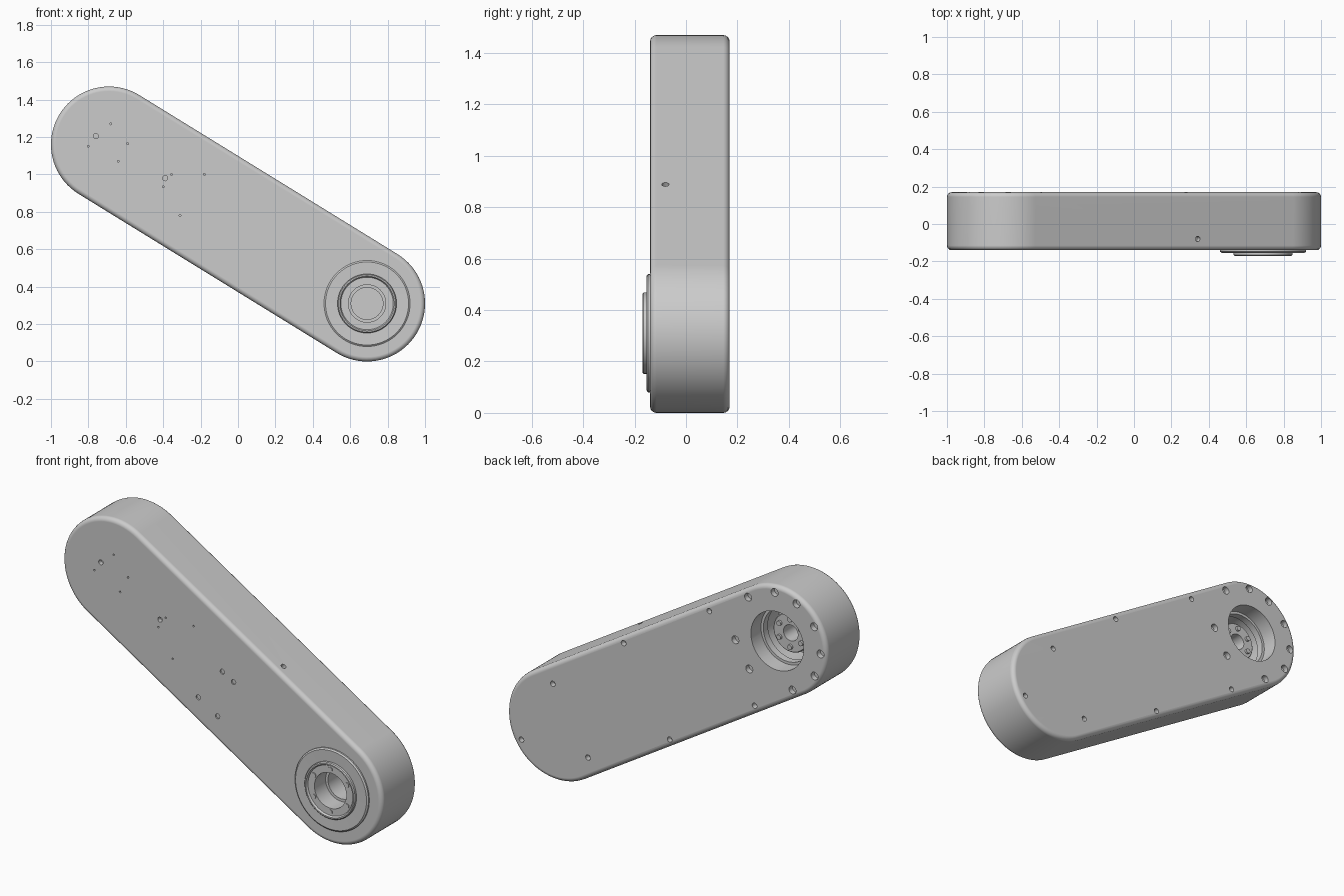
import bpy, bmesh, math
from mathutils import Matrix, Vector

if "Cube" in bpy.data.objects:
    bpy.data.objects.remove(bpy.data.objects["Cube"], do_unlink=True)

grey = bpy.data.materials.new("satin grey")
grey.use_nodes = True
COLOUR = (0.6, 0.6, 0.6, 1)
grey.diffuse_color = COLOUR
grey.node_tree.nodes["Principled BSDF"].inputs["Base Color"].default_value = COLOUR

# Arm layout: pivots in the x-z plane, axis along the arm and across it
UPPER, LOWER = Vector((-0.69, 0, 1.16)), Vector((0.69, 0, 0.31))
RADIUS, FRONT, BACK = 0.31, -0.14, 0.17
ALONG = (LOWER - UPPER).normalized()
ACROSS = Vector((-ALONG.z, 0, ALONG.x))


def on_arm(u, n):
    return UPPER + ALONG * u + ACROSS * n


def around(centre, radius, degrees):
    a = math.radians(degrees)
    return centre + ALONG * radius * math.cos(a) + ACROSS * radius * math.sin(a)


def rod(bm, centre, radius, start, end, sides=24):
    """Closed cylinder along y."""
    place = Matrix.Translation((centre.x, (start + end) / 2, centre.z))
    turn = Matrix.Rotation(math.radians(90), 4, 'X')
    bmesh.ops.create_cone(bm, cap_ends=True, segments=sides, radius1=radius,
                          radius2=radius, depth=abs(end - start), matrix=place @ turn)


def finish(bm, name):
    bmesh.ops.recalc_face_normals(bm, faces=bm.faces)
    mesh = bpy.data.meshes.new(name)
    bm.to_mesh(mesh)
    bm.free()
    mesh.materials.append(grey)
    obj = bpy.data.objects.new(name, mesh)
    bpy.context.collection.objects.link(obj)
    return obj


def smooth(obj):
    bpy.ops.object.select_all(action='DESELECT')
    obj.select_set(True)
    bpy.context.view_layer.objects.active = obj
    bpy.ops.object.shade_smooth_by_angle(angle=math.radians(35))
    obj.modifiers.new("weighted normals", 'WEIGHTED_NORMAL').keep_sharp = True


def lathe(name, centre, profile, sides=64):
    """Spin a closed (radius, y) outline about the y axis."""
    bm = bmesh.new()
    verts = [bm.verts.new((centre.x + r, y, centre.z)) for r, y in profile]
    edges = [bm.edges.new((v, verts[i - 1])) for i, v in enumerate(verts)]
    bmesh.ops.spin(bm, geom=verts + edges, cent=centre, axis=(0, 1, 0),
                   angle=math.tau, steps=sides, use_merge=True)
    bmesh.ops.remove_doubles(bm, verts=bm.verts, dist=0.0001)
    obj = finish(bm, name)
    smooth(obj)
    return obj


# Housing: round-ended slab with softened rims
bm = bmesh.new()
STEPS = 40
outline = [around(LOWER, RADIUS, -90 + 180 * i / STEPS) for i in range(STEPS + 1)]
outline += [around(UPPER, RADIUS, 90 + 180 * i / STEPS) for i in range(STEPS + 1)]
face = bm.faces.new([bm.verts.new((p.x, FRONT, p.z)) for p in outline])
side = bmesh.ops.extrude_face_region(bm, geom=[face])["geom"]
bmesh.ops.translate(bm, vec=(0, BACK - FRONT, 0),
                    verts=[v for v in side if isinstance(v, bmesh.types.BMVert)])
rims = [e for e in bm.edges if abs(e.verts[0].co.y - e.verts[1].co.y) < 0.001]
bmesh.ops.bevel(bm, geom=rims, offset=0.025, segments=4, profile=0.5, affect='EDGES')
housing = finish(bm, "housing")

# Cutter: bores, screw holes and pin holes
bm = bmesh.new()
rod(bm, UPPER, 0.165, -0.08, BACK + 0.05, 64)
rod(bm, LOWER, 0.1, FRONT - 0.05, 0.1, 64)
for a in (18, 79, 118, 148):
    for s in (-1, 1):
        rod(bm, around(UPPER, 0.27, a * s), 0.022, BACK - 0.03, BACK + 0.02)
rod(bm, around(UPPER, 0.27, 180), 0.022, BACK - 0.03, BACK + 0.02)
for u, n in ((0.333, 0.27), (0.96, 0.275), (1.52, 0.21)):
    for s in (-1, 1):
        rod(bm, on_arm(u, n * s), 0.015, BACK - 0.03, BACK + 0.02)
rod(bm, on_arm(1.88, 0), 0.015, BACK - 0.03, BACK + 0.02)
front_holes = {
    0.014: ((-0.76, 1.205), (-0.39, 0.98)),
    0.005: ((-0.68, 1.27), (-0.59, 1.165), (-0.64, 1.07), (-0.8, 1.15),
            (-0.18, 1.0), (-0.31, 0.78), (-0.355, 1.0), (-0.4, 0.935)),
}
for radius, spots in front_holes.items():
    for x, z in spots:
        rod(bm, Vector((x, 0, z)), radius, FRONT - 0.02, FRONT + 0.025, 16)
for x, z in ((0, 0.79), (0.07, 0.75), (-0.15, 0.605), (-0.03, 0.53)):
    rod(bm, Vector((x, 0, z)), 0.014, FRONT - 0.02, FRONT + 0.008)
# Port in the upper long edge
port = on_arm(1.02, RADIUS)
port.y = -0.08
bmesh.ops.create_cone(bm, cap_ends=True, segments=24, radius1=0.014, radius2=0.014,
                      depth=0.06, matrix=Matrix.Translation(port)
                      @ ACROSS.to_track_quat('Z', 'Y').to_matrix().to_4x4())
cutter = finish(bm, "hole_cutter")
cutter.hide_render = True

cut = housing.modifiers.new("holes", 'BOOLEAN')
cut.operation, cut.solver, cut.object = 'DIFFERENCE', 'EXACT', cutter
bpy.context.view_layer.objects.active = housing
housing.select_set(True)
bpy.ops.object.modifier_apply(modifier=cut.name)
bpy.data.objects.remove(cutter, do_unlink=True)
smooth(housing)

# Output flange at the lower pivot: wide plate, then raised rim and bolt seat
lathe("flange_plate", LOWER, [(0.1, -0.135), (0.1, -0.15), (0.222, -0.154),
                              (0.23, -0.148), (0.23, -0.135)])
lathe("flange_ring", LOWER, [(0.1, -0.14), (0.1, -0.16), (0.14, -0.16), (0.146, -0.17),
                             (0.153, -0.17), (0.158, -0.165), (0.158, -0.14)])
lathe("flange_sleeve", LOWER, [(0.085, 0.101), (0.085, -0.06), (0.101, -0.06), (0.101, 0.101)])

# Lip and hub inside the upper rear bore
lathe("bore_lip", UPPER, [(0.15, 0.04), (0.15, 0.08), (0.166, 0.08), (0.166, 0.04)])
lathe("hub", UPPER, [(0.045, -0.081), (0.045, 0.05), (0.105, 0.05), (0.11, 0.045),
                     (0.11, -0.081)])

# Six bolts on each of the flange and the hub
for name, centre, radius, start, end in (("flange_bolts", LOWER, 0.12, -0.155, -0.165),
                                         ("hub_bolts", UPPER, 0.078, 0.045, 0.062)):
    bm = bmesh.new()
    for i in range(6):
        a = math.radians(90 + 60 * i)
        spot = centre + Vector((math.cos(a), 0, math.sin(a))) * radius
        rod(bm, spot, 0.014, start, end, 16)
    smooth(finish(bm, name))
